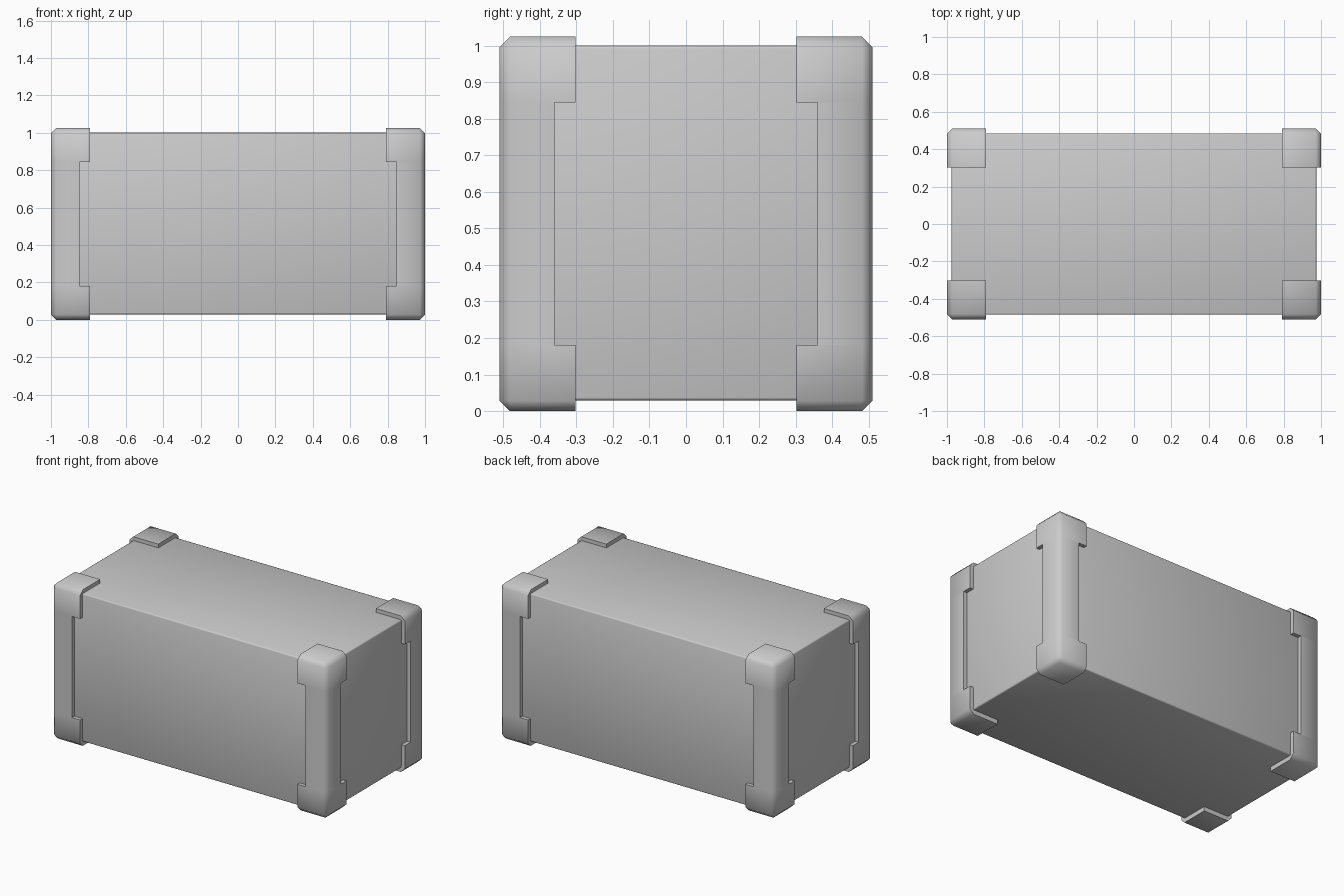
import bpy, bmesh, math
from mathutils import Vector

if "Cube" in bpy.data.objects:
    bpy.data.objects.remove(bpy.data.objects["Cube"])

MID = 0.5125  # mid height of the corner guards


def box(name, lo, hi, bevel, pick, segments=1, mirror=None):
    """Box from lo to hi (relative to the case centre) with picked edges bevelled."""
    lo, hi = Vector(lo), Vector(hi)
    bm = bmesh.new()
    bmesh.ops.create_cube(bm, size=1)
    for v in bm.verts:
        v.co = Vector([l + (c + 0.5) * (h - l) for l, h, c in zip(lo, hi, v.co)])
    edges = [e for e in bm.edges if pick(e, hi)]
    bmesh.ops.bevel(bm, geom=edges, offset=bevel, segments=segments,
                    profile=0.5, affect='EDGES')
    mesh = bpy.data.meshes.new(name)
    bm.to_mesh(mesh)
    bm.free()
    ob = bpy.data.objects.new(name, mesh)
    ob.location.z = MID
    bpy.context.collection.objects.link(ob)
    bpy.ops.object.select_all(action='DESELECT')
    ob.select_set(True)
    bpy.context.view_layer.objects.active = ob
    bpy.ops.object.shade_smooth_by_angle(angle=math.radians(60))
    if mirror:
        m = ob.modifiers.new("Mirror", 'MIRROR')
        m.use_axis = mirror
        m.use_mirror_merge = False
    return ob


def outer_corner(e, hi):
    return any((v.co - hi).length < 1e-5 for v in e.verts)


def outer_vertical(e, hi):
    return all((v.co - hi).xy.length < 1e-5 for v in e.verts)


# Main case body, lightly eased edges
box("case_body", (-0.975, -0.485, 0.029 - MID), (0.975, 0.485, 1.0 - MID),
    0.008, lambda e, hi: True, segments=2)

# Eight chamfered corner caps
box("corner_caps", (0.79, 0.302, 0.332), (1.0, 0.51, MID),
    0.028, outer_corner, mirror=(True, True, True))

# Four upright edge guards joining the caps
box("edge_guards", (0.848, 0.36, -0.332), (1.0, 0.51, 0.332),
    0.028, outer_vertical, mirror=(True, True, False))
